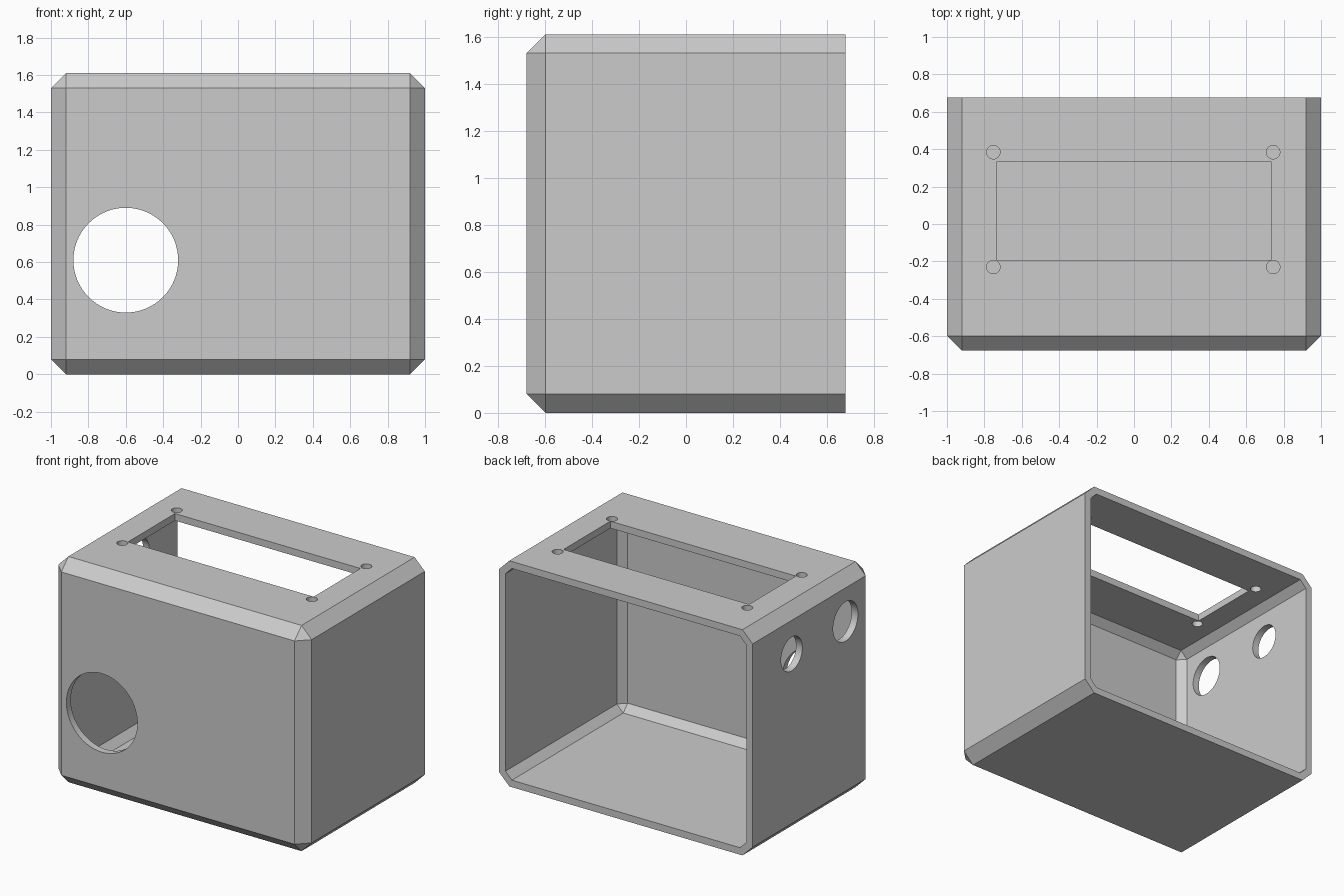
import bpy, bmesh, math
from mathutils import Vector, Matrix

default = bpy.data.objects.get("Cube")
if default:
    bpy.data.objects.remove(default, do_unlink=True)

WIDTH, DEPTH, HEIGHT = 2.0, 1.355, 1.61
WALL, CHAMFER = 0.05, 0.08
INNER_CHAMFER = CHAMFER - WALL * (2 - math.sqrt(2))   # keeps the wall even
FRONT, BACK = -DEPTH / 2, DEPTH / 2

grey = bpy.data.materials.new("plastic_grey")
grey.use_nodes = True
colour = (0.6, 0.6, 0.6, 1)
grey.diffuse_color = colour
grey.node_tree.nodes["Principled BSDF"].inputs["Base Color"].default_value = colour


def make_object(name, bm):
    mesh = bpy.data.meshes.new(name)
    bmesh.ops.recalc_face_normals(bm, faces=bm.faces[:])
    bm.to_mesh(mesh)
    bm.free()
    mesh.materials.append(grey)
    obj = bpy.data.objects.new(name, mesh)
    bpy.context.collection.objects.link(obj)
    return obj


def box(name, low, high, chamfer=0):
    """Box between two corners; chamfers every edge except those round the back."""
    low, high = Vector(low), Vector(high)
    bm = bmesh.new()
    bmesh.ops.create_cube(bm, size=1)
    bmesh.ops.scale(bm, vec=high - low, verts=bm.verts)
    bmesh.ops.translate(bm, vec=(low + high) / 2, verts=bm.verts)
    if chamfer:
        edges = [e for e in bm.edges if any(v.co.y < high.y - 0.01 for v in e.verts)]
        bmesh.ops.bevel(bm, geom=edges, offset=chamfer, offset_type='OFFSET',
                        segments=1, affect='EDGES')
    return make_object(name, bm)


def cylinder(name, centre, radius, axis, sides):
    turn = Vector((0, 0, 1)).rotation_difference(Vector(axis)).to_matrix().to_4x4()
    bm = bmesh.new()
    bmesh.ops.create_cone(bm, cap_ends=True, segments=sides, radius1=radius,
                          radius2=radius, depth=0.24,
                          matrix=Matrix.Translation(centre) @ turn)
    return make_object(name, bm)


def cut(target, cutter):
    cutter.hide_render = True
    mod = target.modifiers.new("cut", 'BOOLEAN')
    mod.operation, mod.solver, mod.object = 'DIFFERENCE', 'EXACT', cutter
    bpy.context.view_layer.objects.active = target
    bpy.ops.object.modifier_apply(modifier=mod.name)
    bpy.data.objects.remove(cutter, do_unlink=True)


# Chamfered shell, hollow and open at the back
half = WIDTH / 2
shell = box("enclosure_shell", (-half, FRONT, 0), (half, BACK, HEIGHT), CHAMFER)
cut(shell, box("cavity", (-half + WALL, FRONT + WALL, WALL),
               (half - WALL, BACK + 0.2, HEIGHT - WALL), INNER_CHAMFER))

# Display window in the top
cut(shell, box("window_cutter", (-0.732, -0.193, HEIGHT - 0.1),
               (0.732, 0.335, HEIGHT + 0.1)))

# Four screw holes round the window
for x in (-0.752, 0.744):
    for y in (-0.23, 0.384):
        cut(shell, cylinder("screw_cutter", (x, y, HEIGHT), 0.036, (0, 0, 1), 32))

# Large round opening in the front
cut(shell, cylinder("front_cutter", (-0.6, FRONT, 0.61), 0.28, (0, 1, 0), 96))

# Two round openings in one side wall
for y, radius in ((0.237, 0.12), (-0.37, 0.14)):
    cut(shell, cylinder("side_cutter", (-half, y, 1.29), radius, (1, 0, 0), 64))

# Smooth hole walls, crisp chamfers
bpy.ops.object.select_all(action='DESELECT')
shell.select_set(True)
bpy.context.view_layer.objects.active = shell
bpy.ops.object.shade_smooth_by_angle(angle=math.radians(25))
